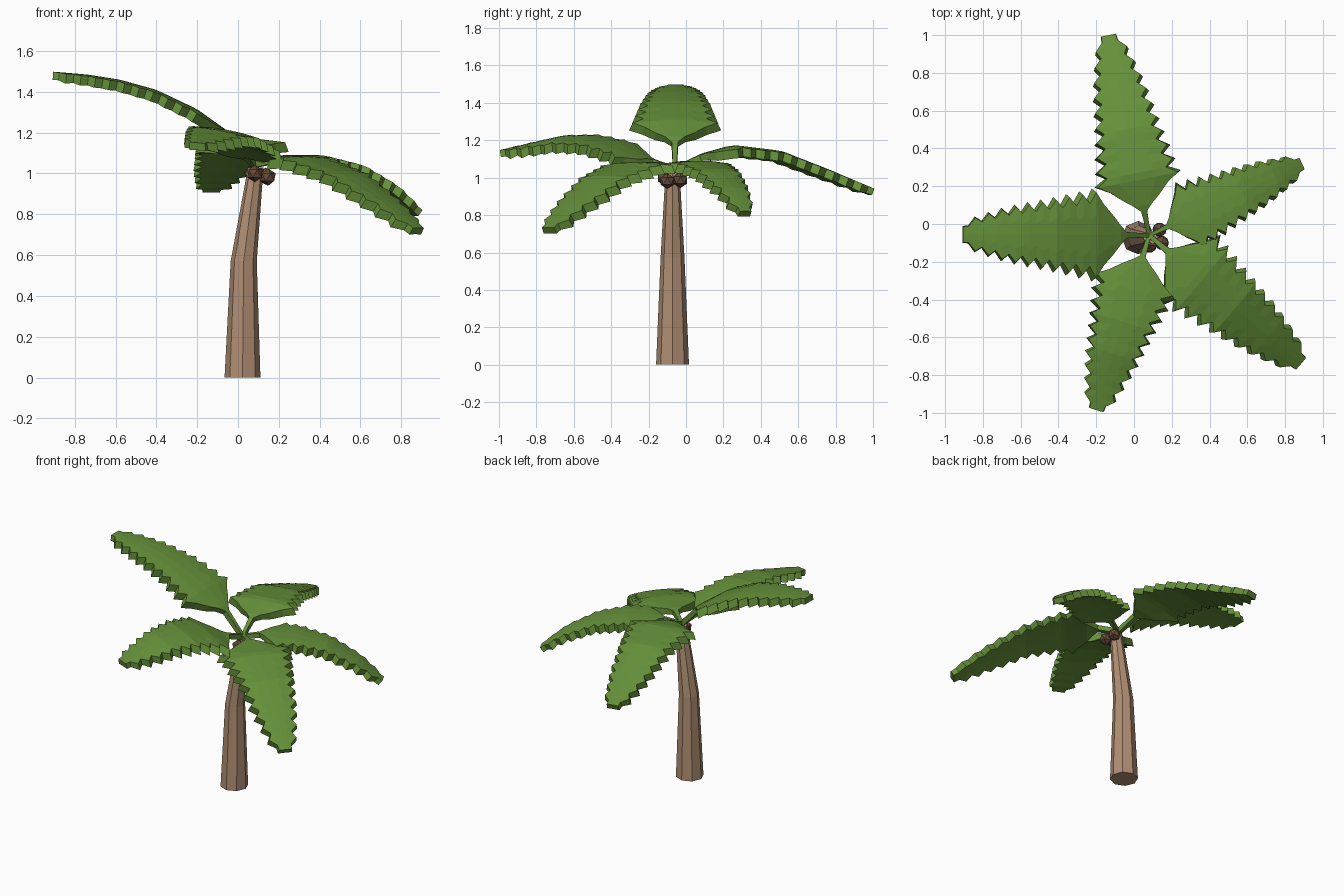
import bpy, bmesh, math
from mathutils import Vector

if "Cube" in bpy.data.objects:
    bpy.data.objects.remove(bpy.data.objects["Cube"])


def material(name, col):
    m = bpy.data.materials.new(name)
    m.diffuse_color = (*col, 1)
    m.use_nodes = True
    m.node_tree.nodes["Principled BSDF"].inputs["Base Color"].default_value = m.diffuse_color
    return m


bark = material("bark brown", (0.43, 0.27, 0.17))
green = material("leaf green", (0.13, 0.28, 0.042))
nut = material("coconut brown", (0.135, 0.07, 0.042))


def finish(name, bm, mat):
    bmesh.ops.recalc_face_normals(bm, faces=bm.faces)
    me = bpy.data.meshes.new(name)
    bm.to_mesh(me)
    bm.free()
    me.materials.append(mat)
    ob = bpy.data.objects.new(name, me)
    bpy.context.collection.objects.link(ob)
    return ob


def loft(name, rings, mat):
    bm = bmesh.new()
    vs = [[bm.verts.new(p) for p in r] for r in rings]
    n = len(vs[0])
    for a, b in zip(vs, vs[1:]):
        for i in range(n):
            j = (i + 1) % n
            bm.faces.new((a[i], a[j], b[j], b[i]))
    bm.faces.new(vs[0])
    bm.faces.new(vs[-1])
    return finish(name, bm, mat)


def lerp(table, x):
    for (x0, y0), (x1, y1) in zip(table, table[1:]):
        if x <= x1:
            return y0 + (y1 - y0) * (x - x0) / (x1 - x0)
    return table[-1][1]


# Bent eight-sided trunk
sections = [(0.022, 0, 0.088), (0.028, 0.57, 0.064), (0.087, 1.03, 0.038)]
loft("trunk", [[(cx + r * math.cos(math.tau * i / 8),
                 -0.072 + r * math.sin(math.tau * i / 8), z) for i in range(8)]
               for cx, z, r in sections], bark)

# Coconuts under the crown
for k, p in enumerate([(0.083, -0.115, 1.0), (0.147, -0.1, 0.982), (0.135, -0.03, 0.987)]):
    bm = bmesh.new()
    bmesh.ops.create_icosphere(bm, subdivisions=1, radius=0.042)
    finish(f"coconut_{k + 1}", bm, nut).location = p

# Shared leaf outline: thin stalk, quick flare, then saw teeth tapering to a blunt tip
envelope = [(0.28, 0.245), (0.5, 0.2), (0.75, 0.153), (0.9, 0.108), (1, 0.07)]
outline = [(0, 0.012), (0.06, 0.014), (0.12, 0.018), (0.15, 0.055), (0.185, 0.11), (0.235, 0.175)]
for i in range(20):
    s = 0.275 + 0.695 * i / 19
    w = lerp(envelope, s)
    outline.append((s, w if i % 2 == 0 else w - 0.06 * (1.15 - 0.6 * s)))
outline.append((1.0, 0.045))


def frond(name, tip, profile, width, roll):
    base = Vector((0.08, -0.06, 0))
    d = Vector((*tip, 0)) - base
    length = d.length
    d.normalize()
    side = Vector((-d.y, d.x, math.tan(math.radians(roll))))
    rings = []
    for s, w in outline:
        w *= width
        leafy = min(1, w / 0.1)
        x = s * length
        c = base + d * x + Vector((0, 0, lerp(profile, x)))
        # local up, square to the rib
        lo, hi = max(0, x - 0.08), min(length, x + 0.08)
        slope = (lerp(profile, hi) - lerp(profile, lo)) / (hi - lo)
        up = (Vector((0, 0, 1)) - d * slope).normalized()
        tilt = side.copy()
        tilt.z *= leafy

        def at(u, drop):
            return c + tilt * (u * w) - up * drop

        k = leafy * w / 0.2
        top = [at(-0.92, 0.014 * k), at(-0.45, 0.003 * k), at(0, 0), at(0.45, 0.003 * k), at(0.92, 0.014 * k)]
        t = 0.03 + 0.018 * leafy
        low = [at(1, 0.014 * k + t), at(0.45, 0.003 * k + t), at(0, t), at(-0.45, 0.003 * k + t), at(-1, 0.014 * k + t)]
        rings.append(top + low)
    loft(name, rings, green)


# Five fronds: tip position, height of the rib along its reach, width, sideways roll
frond("frond_left", (-0.905, -0.055),
      [(0, 1.06), (0.14, 1.215), (0.28, 1.315), (0.48, 1.41), (0.66, 1.46), (0.82, 1.485), (1.0, 1.50)], 1.0, 0)
frond("frond_back", (-0.135, 1.0),
      [(0, 1.06), (0.15, 1.13), (0.32, 1.175), (0.57, 1.145), (0.82, 1.05), (1.1, 0.935)], 0.95, 0)
frond("frond_right_back", (0.89, 0.32),
      [(0, 1.06), (0.15, 1.09), (0.35, 1.09), (0.55, 1.045), (0.75, 0.94), (0.92, 0.80)], 0.8, 0)
frond("frond_right_front", (0.885, -0.74),
      [(0, 1.06), (0.15, 1.085), (0.35, 1.085), (0.6, 1.01), (0.85, 0.87), (1.06, 0.73)], 1.0, 0)
frond("frond_front", (-0.2, -0.985),
      [(0, 1.06), (0.15, 1.11), (0.3, 1.175), (0.47, 1.215), (0.65, 1.215), (0.97, 1.15)], 0.93, -10)
